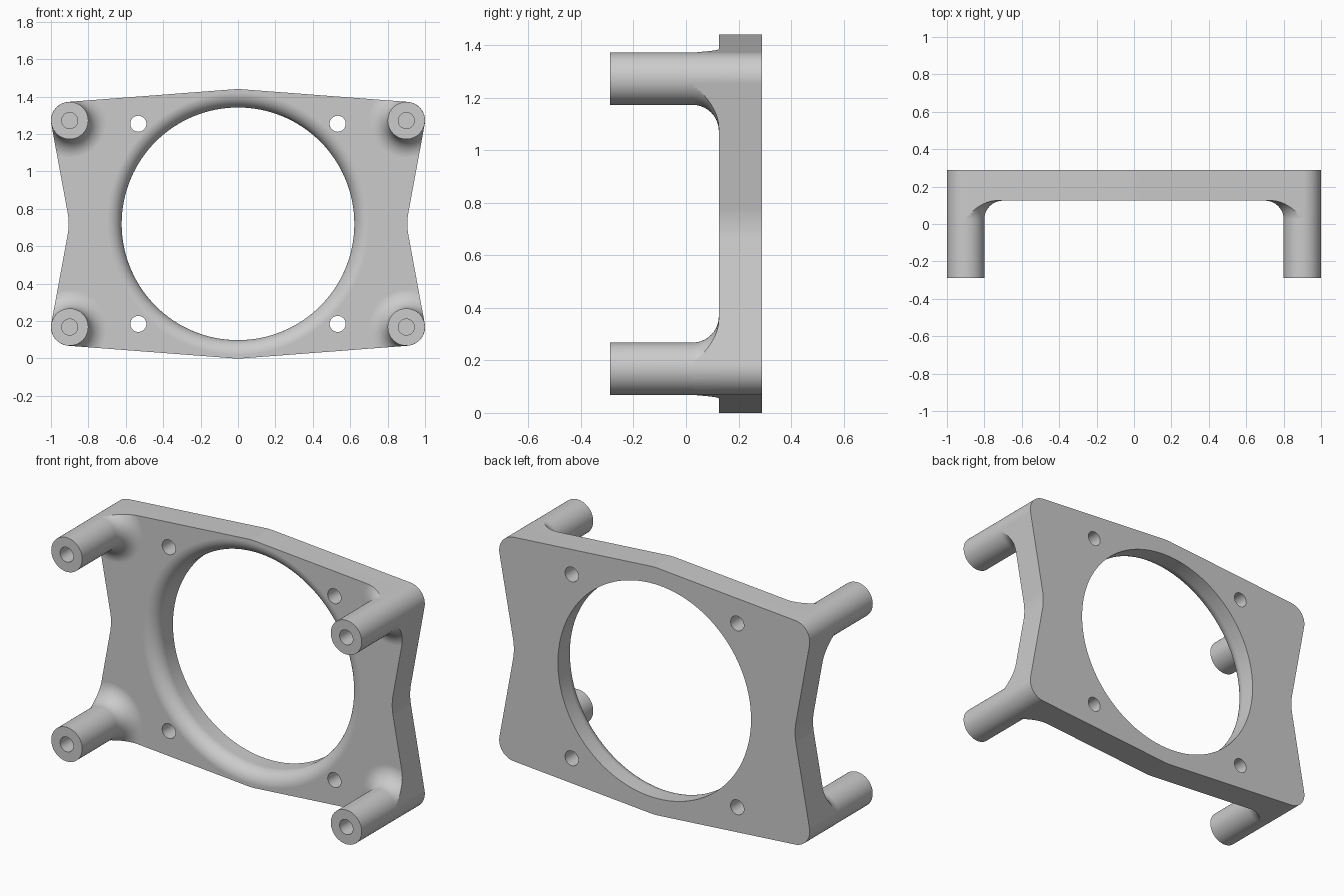
import bpy
import bmesh
from math import cos, sin, pi, radians
from mathutils import Vector

cube = bpy.data.objects.get("Cube")
if cube:
    bpy.data.objects.remove(cube, do_unlink=True)

MID = 0.72                       # height of the plate centre
FRONT, BACK = 0.125, 0.29        # plate faces
TIP = -0.29                      # front end of the posts
POST_X, POST_Z = 0.9, 0.552      # post centres, measured from the plate centre
HOLE_X, HOLE_Z = 0.533, 0.535    # screw hole centres

grey = bpy.data.materials.new("plain grey")
grey.use_nodes = True
grey.diffuse_color = (0.6, 0.6, 0.6, 1)
grey.node_tree.nodes["Principled BSDF"].inputs["Base Color"].default_value = grey.diffuse_color


def make_object(name, bm):
    bmesh.ops.recalc_face_normals(bm, faces=bm.faces)
    mesh = bpy.data.meshes.new(name)
    bm.to_mesh(mesh)
    bm.free()
    mesh.materials.append(grey)
    obj = bpy.data.objects.new(name, mesh)
    bpy.context.collection.objects.link(obj)
    return obj


def prism(name, outline, y0, y1):
    """Extrude an (x, z) outline along y."""
    bm = bmesh.new()
    face = bm.faces.new([bm.verts.new((x, y0, z + MID)) for x, z in outline])
    out = bmesh.ops.extrude_face_region(bm, geom=[face])
    moved = [v for v in out["geom"] if isinstance(v, bmesh.types.BMVert)]
    bmesh.ops.translate(bm, verts=moved, vec=(0, y1 - y0, 0))
    if not face.is_valid or len(face.link_loops if hasattr(face, "link_loops") else face.loops) == 0:
        raise ValueError("outline face lost")
    return make_object(name, bm)


def lathe(name, profile, x, z, steps):
    """Spin an (r, y) profile, which starts and ends on the axis, around y."""
    bm = bmesh.new()
    verts = [bm.verts.new((r, y, 0)) for r, y in profile]
    edges = [bm.edges.new(pair) for pair in zip(verts, verts[1:])]
    bmesh.ops.spin(bm, geom=verts + edges, cent=(0, 0, 0), axis=(0, 1, 0),
                   angle=2 * pi, steps=steps)
    bmesh.ops.remove_doubles(bm, verts=bm.verts, dist=1e-5)
    bmesh.ops.translate(bm, verts=bm.verts, vec=(x, 0, z + MID))
    return make_object(name, bm)


def arc(cr, cy, radius, start, end, count=10):
    angles = [radians(start + (end - start) * i / count) for i in range(count + 1)]
    return [(cr + radius * cos(a), cy + radius * sin(a)) for a in angles]


def round_corners(points, count=14):
    """Replace every (x, z, radius) corner by a tangent arc."""
    result = []
    for i, (x, z, radius) in enumerate(points):
        p = Vector((x, z))
        a = (Vector(points[i - 1][:2]) - p).normalized()
        b = (Vector(points[(i + 1) % len(points)][:2]) - p).normalized()
        half = a.angle(b) / 2
        centre = p + (a + b).normalized() * radius / sin(half)
        reach = radius * cos(half) / sin(half)
        start = (p + a * reach - centre).normalized()
        end = (p + b * reach - centre).normalized()
        for k in range(count + 1):
            result.append(tuple(centre + start.slerp(end, k / count) * radius))
    return result


def combine(target, tool, operation):
    mod = target.modifiers.new(operation, "BOOLEAN")
    mod.object, mod.operation, mod.solver = tool, operation, "EXACT"
    bpy.context.view_layer.objects.active = target
    bpy.ops.object.modifier_apply(modifier=mod.name)
    bpy.data.objects.remove(tool, do_unlink=True)


# Waisted outline with rounded corners
cx, cz = 1.0185, 0.6434
outline = round_corners([
    (0, 0.721, 0.3), (cx, cz, 0.1), (0.9, 0, 0.33), (cx, -cz, 0.1),
    (0, -0.721, 0.3), (-cx, -cz, 0.1), (-0.9, 0, 0.33), (-cx, cz, 0.1)])

# Oversized slab joined with the four flared posts
frame = prism("mounting_frame", [(-1.3, -1), (1.3, -1), (1.3, 1), (-1.3, 1)], FRONT, 0.4)
corners = [(sx, sz) for sx in (-1, 1) for sz in (-1, 1)]
r, fillet = 0.0996, 0.1
post_profile = ([(0, TIP)] + [(r, TIP)]
                + arc(r + fillet, FRONT - fillet, fillet, 180, 90)
                + [(r + fillet, 0.2), (0, 0.2)])
for sx, sz in corners:
    combine(frame, lathe("post", post_profile, sx * POST_X, sz * POST_Z, 64), "UNION")

# Trim slab and flares to the outline
combine(frame, prism("trim", outline, -0.5, BACK), "INTERSECT")

# Large opening with a rounded front edge
R, edge = 0.622, 0.08
opening = ([(0, 0.5), (R, 0.5)]
           + arc(R + edge, FRONT + edge, edge, 180, 270)
           + [(R + edge, 0), (0, 0)])
combine(frame, lathe("opening", opening, 0, 0, 128), "DIFFERENCE")


# Screw holes through the plate and blind holes in the posts
def drill(x, z, y0, y1):
    hole = [(0, y0), (0.043, y0), (0.043, y1), (0, y1)]
    combine(frame, lathe("drill", hole, x, z, 32), "DIFFERENCE")


for sx, sz in corners:
    drill(sx * HOLE_X, sz * HOLE_Z, 0, 0.5)
    drill(sx * POST_X, sz * POST_Z, -0.5, TIP + 0.4)

# One material, smooth curved surfaces, sharp rims
frame.data.materials.clear()
frame.data.materials.append(grey)
bpy.ops.object.select_all(action="DESELECT")
frame.select_set(True)
bpy.context.view_layer.objects.active = frame
bpy.ops.object.shade_smooth_by_angle(angle=radians(30))
weighted = frame.modifiers.new("weighted_normals", "WEIGHTED_NORMAL")
weighted.keep_sharp = True
